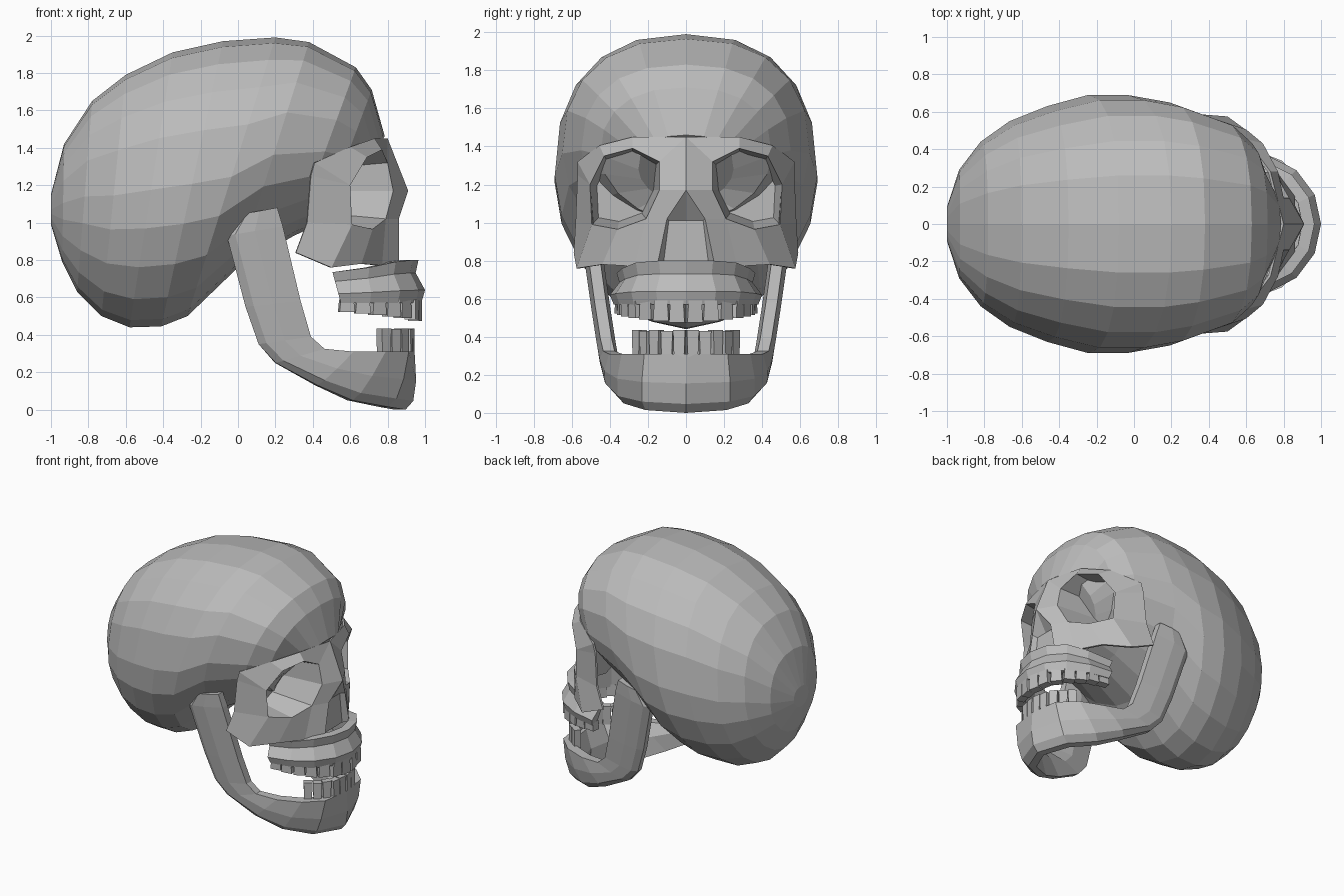
import bpy, bmesh, math
from mathutils import Vector

if "Cube" in bpy.data.objects:
    bpy.data.objects.remove(bpy.data.objects["Cube"])

bone = bpy.data.materials.new("bone_grey")
bone.diffuse_color = (0.5, 0.5, 0.5, 1)
bone.use_nodes = True
bone.node_tree.nodes["Principled BSDF"].inputs["Base Color"].default_value = bone.diffuse_color


def make(name, verts, faces, mirror=False, shell=0.0):
    """Mesh object, optionally mirrored across y = 0 and thickened."""
    bm = bmesh.new()
    vs = [bm.verts.new(v) for v in verts]
    for f in faces:
        bm.faces.new([vs[i] for i in f])
    if mirror:
        bmesh.ops.mirror(bm, geom=bm.verts[:] + bm.edges[:] + bm.faces[:],
                         axis='Y', merge_dist=0.0005)
    bmesh.ops.remove_doubles(bm, verts=bm.verts[:], dist=0.0005)
    bmesh.ops.recalc_face_normals(bm, faces=bm.faces[:])
    if shell:
        front = max(bm.faces, key=lambda f: f.calc_center_median().x)
        if front.normal.x < 0:
            bmesh.ops.reverse_faces(bm, faces=bm.faces[:])
    me = bpy.data.meshes.new(name)
    bm.to_mesh(me)
    bm.free()
    me.materials.append(bone)
    ob = bpy.data.objects.new(name, me)
    bpy.context.collection.objects.link(ob)
    if shell:
        m = ob.modifiers.new("thickness", 'SOLIDIFY')
        m.thickness = shell
        m.offset = -1
    return ob


def loft(name, rings, caps=(True, True), mirror=False):
    n = len(rings[0])
    faces = [(r * n + i, r * n + (i + 1) % n, (r + 1) * n + (i + 1) % n, (r + 1) * n + i)
             for r in range(len(rings) - 1) for i in range(n)]
    if caps[0]:
        faces.append(tuple(range(n)))
    if caps[1]:
        faces.append(tuple((len(rings) - 1) * n + i for i in range(n)))
    return make(name, [p for r in rings for p in r], faces, mirror)


# Cranium: tilted rings from back to forehead (top x, top z, bottom x, bottom z, half width)
stations = [
    (-1.00, 1.15, -1.00, 0.99, 0.09), (-0.93, 1.42, -0.94, 0.79, 0.29),
    (-0.78, 1.65, -0.86, 0.63, 0.44), (-0.60, 1.79, -0.73, 0.50, 0.55),
    (-0.35, 1.91, -0.58, 0.44, 0.63), (-0.08, 1.97, -0.41, 0.445, 0.69),
    (0.20, 1.99, -0.27, 0.50, 0.69), (0.38, 1.965, 0.00, 0.76, 0.65),
    (0.63, 1.83, 0.30, 0.93, 0.55), (0.715, 1.71, 0.45, 1.00, 0.45),
    (0.785, 1.46, 0.45, 1.10, 0.25)]
rings = []
for tx, tz, bx, bz, hw in stations:
    ring = []
    for i in range(20):
        a = 2 * math.pi * i / 20
        e = 2 / (2.4 if math.cos(a) > 0 else 1.85)    # full above, tapered below
        u = math.copysign(abs(math.cos(a)) ** e, math.cos(a))
        v = math.copysign(abs(math.sin(a)) ** e, math.sin(a))
        if abs(u) < 1e-6:
            u = 0
        ring.append(((tx + bx) / 2 + u * (tx - bx) / 2, v * hw,
                     (tz + bz) / 2 + u * (tz - bz) / 2))
    rings.append(ring)
loft("cranium", rings)

# Face: eye-socket rim, surrounding brow, nose and cheek points, recessed socket
rim = [(0.80, 0.14, 1.32), (0.77, 0.28, 1.39), (0.69, 0.43, 1.35), (0.60, 0.505, 1.20),
       (0.61, 0.495, 0.99), (0.72, 0.36, 0.965), (0.79, 0.21, 1.02), (0.83, 0.14, 1.17)]
outer = [(0.80, 0, 1.45), (0.73, 0.28, 1.45), (0.60, 0.455, 1.405), (0.41, 0.57, 1.32),
         (0.37, 0.58, 1.00), (0.50, 0.575, 0.76), (0.86, 0.10, 1.02), (0.91, 0, 1.17)]
socket = [(0.46, 0.32 + 0.8 * (y - 0.32), 1.17 + 0.8 * (z - 1.17)) for x, y, z in rim]
extra = [(0.31, 0.59, 0.84),   # 24 rear of cheekbone
         (0.66, 0.44, 0.78),   # 25 lower cheek
         (0.77, 0.27, 0.77),   # 26 cheek by the jaw
         (0.86, 0.15, 0.78),   # 27 nose opening foot
         (0.82, 0.09, 1.01), (0.82, 0.12, 0.77),      # 28, 29 recess edge
         (0.82, 0, 1.01), (0.82, 0, 0.77),            # 30, 31 recess centre
         (0.39, 0.57, 1.25)]                          # 32 brow tail
faces = [(i, (i + 1) % 8, 16 + (i + 1) % 8, 16 + i) for i in range(8)]
faces += [tuple(range(16, 24))]
faces += [(i, (i + 1) % 8, 8 + (i + 1) % 8, 8 + i) for i in (0, 1, 2, 6, 7)]
faces += [(3, 4, 12, 32), (3, 32, 11), (4, 13, 24, 12), (4, 5, 25, 13), (5, 6, 26, 25),
          (6, 14, 27, 26), (14, 28, 29, 27), (15, 14, 28, 30), (28, 30, 31, 29)]
make("face", rim + outer + socket + extra, faces, mirror=True, shell=0.015)

# Upper jaw: hollow U-shaped wall, rising in front to meet the face (x, y, outward xy, top z)
arch = [(0.96, 0, 1, 0, 0.80), (0.93, 0.14, 0.9, 0.44, 0.80), (0.84, 0.26, 0.7, 0.7, 0.79),
        (0.70, 0.33, 0.3, 0.95, 0.76), (0.55, 0.36, 0, 1, 0.735)]
rings = []
for x, y, nx, ny, top in arch:
    low = 0.57
    back = 0.045 * (x < 0.6)
    rings.append([(x + nx * o - back * f, y + ny * o, low + (top - low) * f) for o, f in
                  ((0.02, 0), (0.04, 0.3), (-0.01, 0.7), (0.005, 1), (-0.06, 1), (-0.04, 0))])
loft("upper_jaw", rings, caps=(False, True), mirror=True)


def along(path, s):
    """Point and direction at distance s on a plan polyline."""
    for k, (a, b) in enumerate(zip(path, path[1:])):
        a, b = Vector(a), Vector(b)
        d = (b - a).length
        if s <= d or k == len(path) - 2:
            return a + (b - a) * s / d, (b - a).normalized()
        s -= d


def teeth(name, path, count, width, z_of, thick):
    """Row of tapered teeth on both sides of an arch; z_of gives root and tip heights."""
    for side in (1, -1):
        for i in range(count):
            p, t = along(path, width * (i + 0.5))
            n = Vector((t.y, -t.x))
            z0, z1 = z_of(i)
            rings = []
            for z, k in ((z0, 0.41), (z1, 0.48)):
                rings.append([(q.x, q.y * side, z) for q in
                              [p + t * (a * width * k) + n * (b * thick / 2)
                               for a, b in ((-1, -1), (1, -1), (1, 1), (-1, 1))]])
            loft(f"{name}_{i}_{'left' if side > 0 else 'right'}", rings)


upper_path = [(0.955, 0), (0.925, 0.14), (0.835, 0.25), (0.70, 0.32), (0.54, 0.345)]
teeth("upper_tooth", upper_path, 7, 0.086, lambda i: (0.59, 0.475 + 0.008 * i), 0.06)
lower_path = [(0.92, 0), (0.90, 0.12), (0.84, 0.2), (0.76, 0.26)]
teeth("lower_tooth", lower_path, 5, 0.066, lambda i: (0.29, 0.435 - 0.004 * (i % 2)), 0.05)

# Lower jaw: seven-sided section swept from hinge to chin
# (front/top xz, rear/bottom xz, y, outward xy, half thickness)
sections = [
    (0.21, 1.08, 0.02, 1.045, 0.515, 0, 1, 0.045), (0.24, 0.98, -0.06, 0.93, 0.505, 0, 1, 0.05),
    (0.335, 0.58, 0.04, 0.55, 0.45, 0, 1, 0.05), (0.39, 0.39, 0.11, 0.35, 0.42, 0, 1, 0.05),
    (0.46, 0.325, 0.20, 0.25, 0.405, 0.1, 0.99, 0.05),
    (0.61, 0.31, 0.42, 0.13, 0.37, 0.25, 0.97, 0.06),
    (0.77, 0.31, 0.60, 0.05, 0.305, 0.5, 0.87, 0.065),
    (0.88, 0.31, 0.78, 0.015, 0.20, 0.85, 0.5, 0.065),
    (0.905, 0.31, 0.87, 0.0, 0.0, 1, 0, 0.065)]
rings = []
for ax, az, bx, bz, y, nx, ny, t in sections:
    ring = []
    for f, o in ((0, 0.6), (0.5, 1), (0.85, 0.95), (1, 0.4), (1, -0.5), (0.45, -1), (0, -0.6)):
        ring.append((ax + (bx - ax) * f + nx * o * t, y + ny * o * t, az + (bz - az) * f))
    rings.append(ring)
loft("lower_jaw", rings, caps=(True, False), mirror=True)
